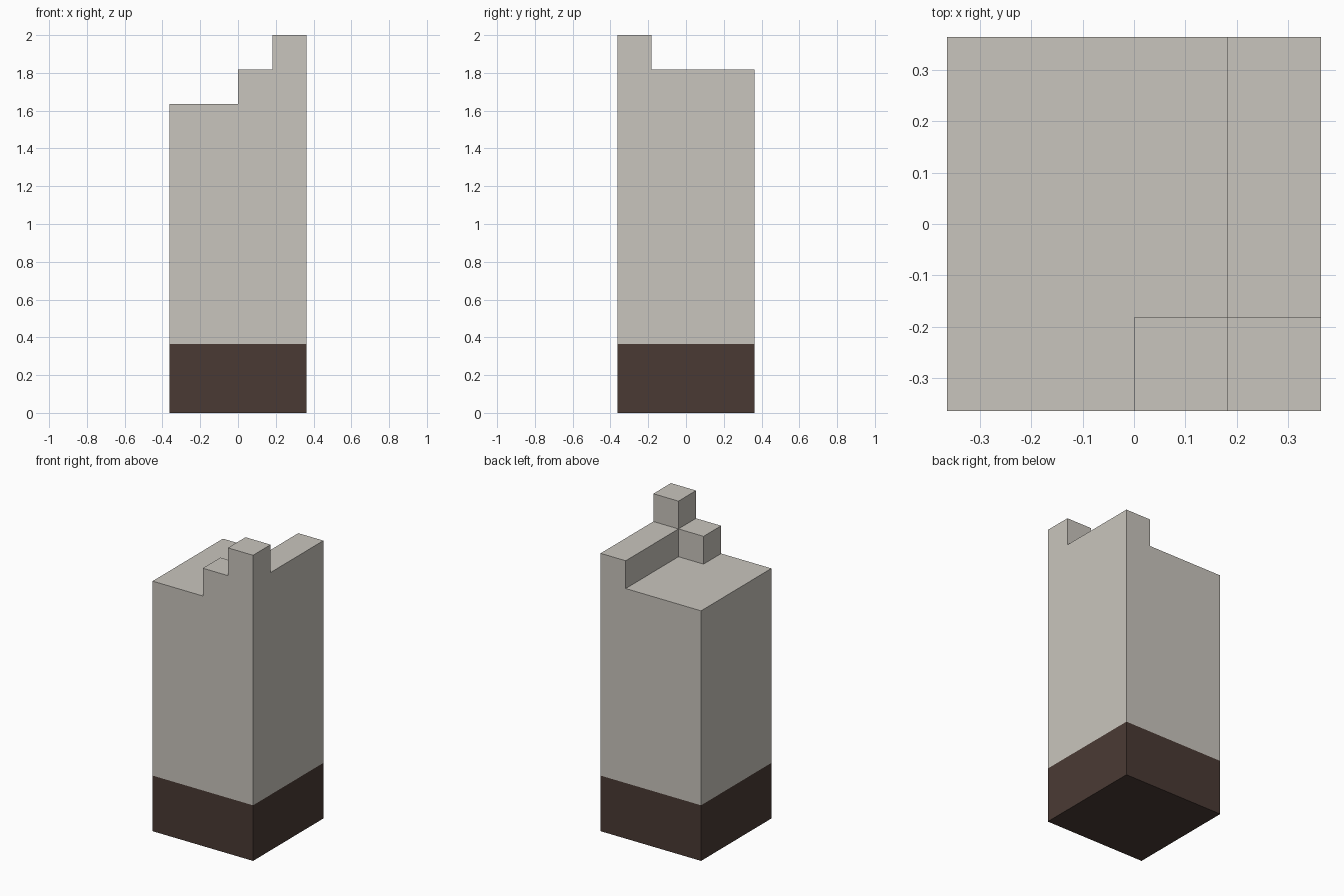
import bpy, bmesh
from mathutils import Vector

if "Cube" in bpy.data.objects:
    bpy.data.objects.remove(bpy.data.objects["Cube"], do_unlink=True)

U = 2 / 11            # one block unit; the pillar is 4 x 4 x 11 units
EPS = U / 10


def material(name, rgb):
    mat = bpy.data.materials.new(name)
    mat.use_nodes = True
    mat.diffuse_color = (*rgb, 1)
    mat.node_tree.nodes["Principled BSDF"].inputs["Base Color"].default_value = (*rgb, 1)
    return mat


def cut(bm, point, normal):
    geom = bm.verts[:] + bm.edges[:] + bm.faces[:]
    bmesh.ops.bisect_plane(bm, geom=geom, plane_co=point, plane_no=normal)


def raise_top(bm, level, rule):
    """Extrude by one unit the upward faces at a level that satisfy the rule."""
    bm.normal_update()
    faces = []
    for f in bm.faces:
        c = f.calc_center_median()
        if f.normal.z > 0.9 and abs(c.z - level) < EPS and rule(c):
            faces.append(f)
    new = bmesh.ops.extrude_face_region(bm, geom=faces)["geom"]
    bmesh.ops.delete(bm, geom=[f for f in faces if f.is_valid], context='FACES_ONLY')
    verts = [v for v in new if isinstance(v, bmesh.types.BMVert)]
    bmesh.ops.translate(bm, vec=Vector((0, 0, U)), verts=verts)
    bmesh.ops.recalc_face_normals(bm, faces=bm.faces[:])


# Main shaft, split at the dark base and along the edges of the steps
bm = bmesh.new()
bmesh.ops.create_cube(bm, size=1)
bmesh.ops.scale(bm, vec=(4 * U, 4 * U, 9 * U), verts=bm.verts)
bmesh.ops.translate(bm, vec=(0, 0, 4.5 * U), verts=bm.verts)
cut(bm, (0, 0, 2 * U), (0, 0, 1))
cut(bm, (0, 0, 0), (1, 0, 0))
cut(bm, (U, 0, 0), (1, 0, 0))
cut(bm, (0, -U, 0), (0, 1, 0))

# Raised side strip with a front step, then the tall corner block
raise_top(bm, 9 * U, lambda c: c.x > U or (c.x > 0 and c.y < -U))
raise_top(bm, 10 * U, lambda c: c.x > U and c.y < -U)

# Dark base below, pale body above
for f in bm.faces:
    f.material_index = 1 if f.calc_center_median().z < 2 * U - EPS else 0

# Merge coplanar faces of the same colour
bmesh.ops.dissolve_limit(bm, angle_limit=0.01, verts=bm.verts[:], edges=bm.edges[:],
                         delimit={'MATERIAL'})
bmesh.ops.recalc_face_normals(bm, faces=bm.faces[:])

mesh = bpy.data.meshes.new("stepped_pillar")
bm.to_mesh(mesh)
bm.free()
mesh.materials.append(material("pale stone", (0.584, 0.558, 0.509)))
mesh.materials.append(material("dark brown", (0.0685, 0.0423, 0.0343)))
pillar = bpy.data.objects.new("stepped_pillar", mesh)
bpy.context.collection.objects.link(pillar)
